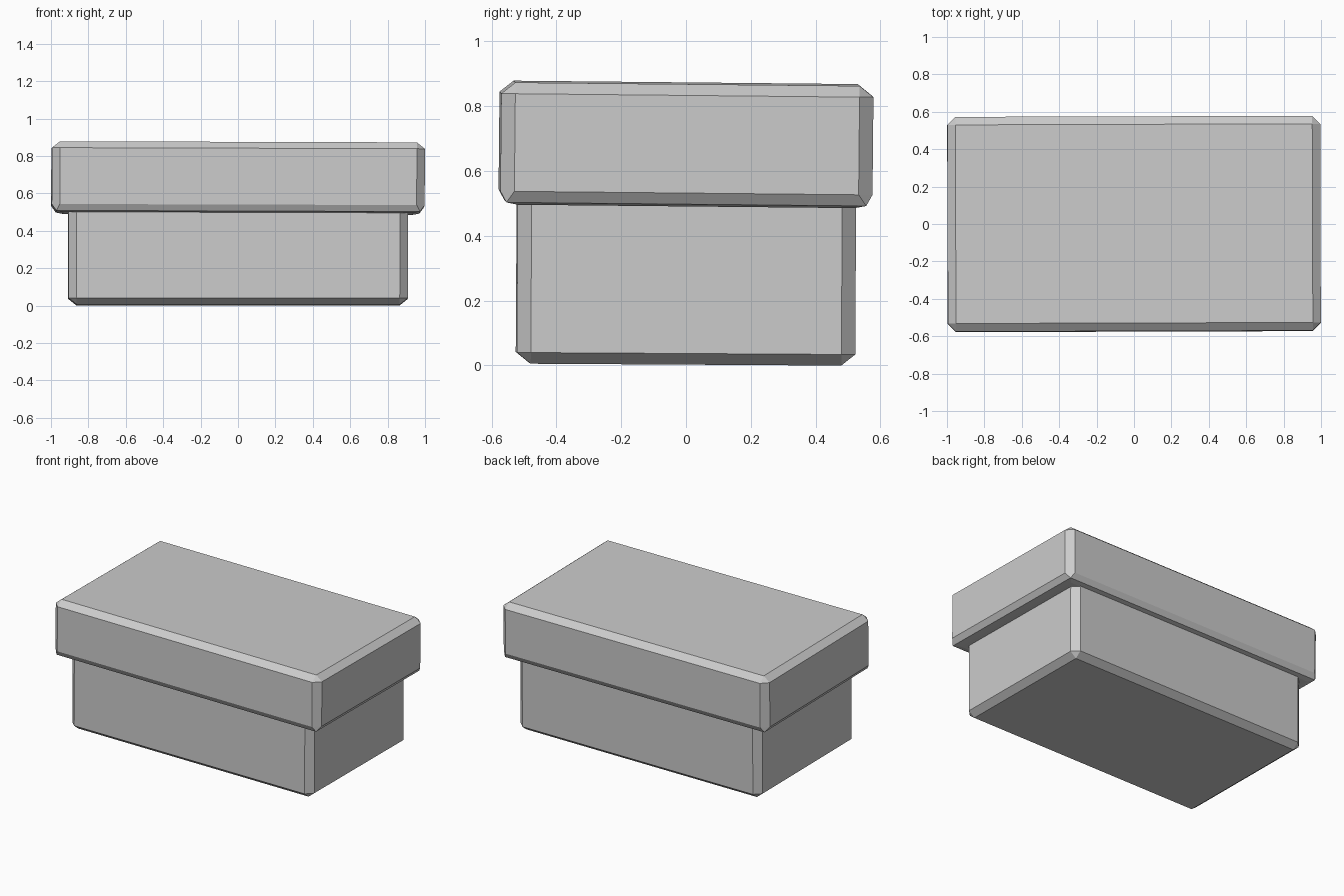
import bpy
import bmesh
from mathutils import Matrix, Euler

old = bpy.data.objects.get("Cube")
if old:
    bpy.data.objects.remove(old, do_unlink=True)

grey = bpy.data.materials.new("light_grey")
grey.use_nodes = True
COLOUR = (0.6, 0.6, 0.6, 1.0)
grey.diffuse_color = COLOUR
grey.node_tree.nodes["Principled BSDF"].inputs["Base Color"].default_value = COLOUR

CHAMFER = 0.043
Z_SQUASH = 0.8   # chamfers are a little shorter than they are wide


def chamfered_box(half_x, half_y, height):
    """Box centred on the origin with every edge cut by one flat chamfer."""
    bm = bmesh.new()
    bmesh.ops.create_cube(bm, size=2)
    bmesh.ops.scale(bm, vec=(half_x, half_y, height / 2 / Z_SQUASH), verts=bm.verts)
    bmesh.ops.bevel(bm, geom=bm.edges[:], offset=CHAMFER, segments=1,
                    profile=0.5, affect='EDGES')
    bmesh.ops.scale(bm, vec=(1, 1, Z_SQUASH), verts=bm.verts)
    return bm


def finish(bm, name, centre_z, tilt):
    """Tilt the part slightly, lift it into place and make the object."""
    turn = Euler(tilt).to_matrix().to_4x4()
    bm.transform(Matrix.Translation((0, 0, centre_z)) @ turn)
    bmesh.ops.recalc_face_normals(bm, faces=bm.faces)
    mesh = bpy.data.meshes.new(name)
    bm.to_mesh(mesh)
    bm.free()
    mesh.materials.append(grey)
    obj = bpy.data.objects.new(name, mesh)
    bpy.context.collection.objects.link(obj)
    return obj


# Box body, running up inside the lid
body = chamfered_box(0.907, 0.522, 0.6)
finish(body, "box_body", 0.303, (-0.006, 0.001, 0.002))

# Lid with a steeper lower chamfer and a shallow step under the rim
lid = chamfered_box(0.997, 0.574, 0.37)
lid.faces.ensure_lookup_table()
under = min(lid.faces, key=lambda f: f.calc_center_median().z)
for v in under.verts:
    v.co.x *= 0.972 / 0.954
    v.co.y *= 0.555 / 0.531
bmesh.ops.inset_region(lid, faces=[under], thickness=0.05, depth=0.007)
finish(lid, "lid", 0.685, (-0.01, 0.003, 0.003))
